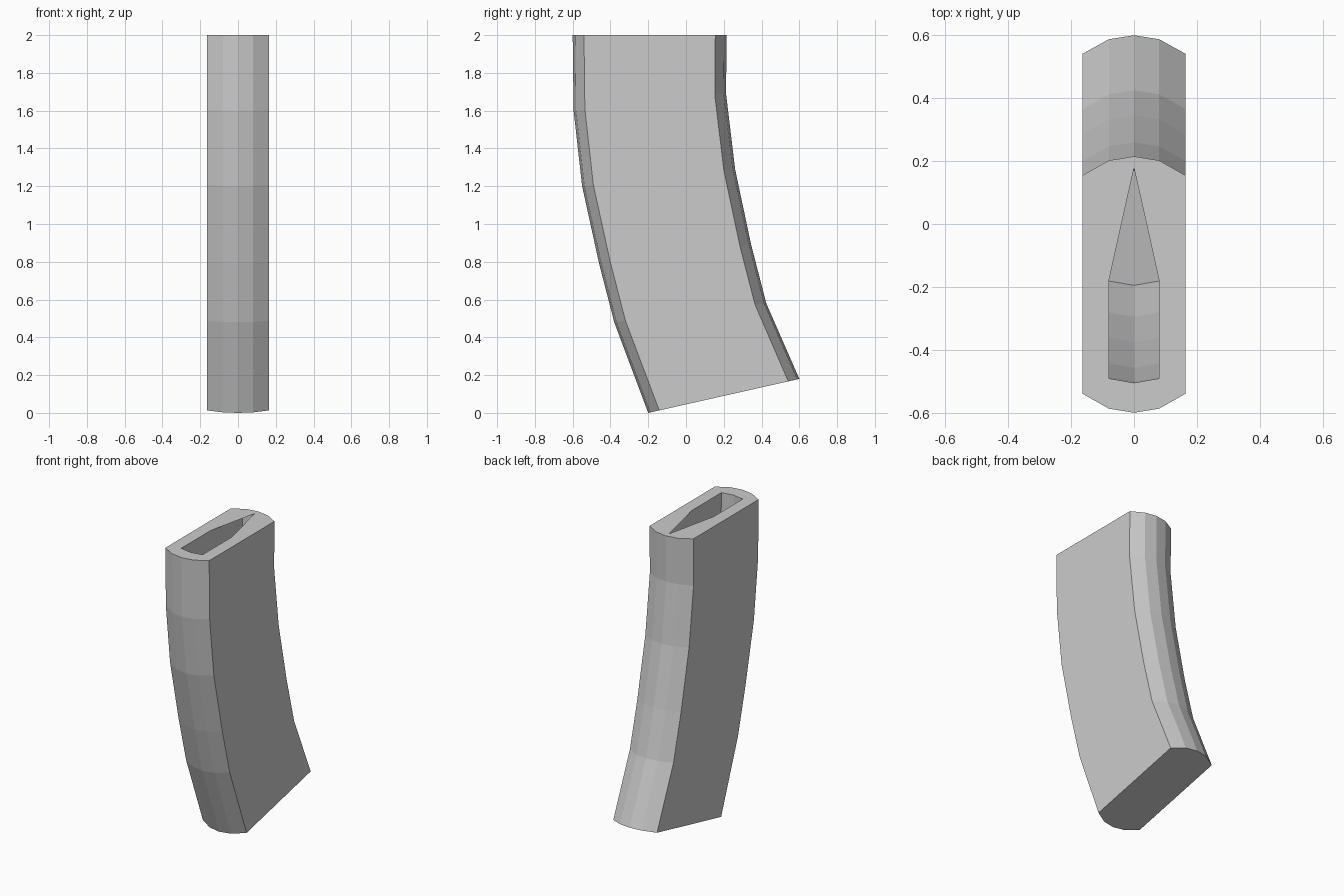
import bpy, bmesh
from mathutils import Vector

if "Cube" in bpy.data.objects:
    bpy.data.objects.remove(bpy.data.objects["Cube"])

# Curved path stations: front centre (y, z) and back centre (y, z), top to bottom
OUTER = [((-.60, 2.0), (.215, 2.0)), ((-.595, 1.6), (.212, 1.69)),
         ((-.55, 1.2), (.26, 1.29)), ((-.46, .79), (.345, .89)),
         ((-.38, .48), (.425, .58)), ((-.20, 0), (.60, .18))]
INNER = [((-.505, 2.0), (.178, 2.0)), ((-.50, 1.62), (.17, 1.68)),
         ((-.457, 1.22), (.218, 1.28)), ((-.375, .81), (.30, .88)),
         ((-.295, .50), (.38, .57)), ((-.195, .235), (.47, .38))]
OUTER_ENDS = [(0, 0), (.08, .013), (.163, .06)]
INNER_ENDS = [(0, 0), (.08, .014)]


def half_ring(front, back, ends):
    """Right-hand half of a rounded section, from front centre to back centre."""
    f, b = Vector((0, *front)), Vector((0, *back))
    d = (b - f).normalized()
    x = Vector((1, 0, 0))
    return ([f + x * w + d * s for w, s in ends] +
            [b + x * w - d * s for w, s in reversed(ends)])


def full_ring(half):
    left = [Vector((-p.x, p.y, p.z)) for p in reversed(half[1:-1])]
    return half + left


def add_face(bm, pts):
    return bm.faces.new([bm.verts.new(p) for p in pts])


def loft(bm, stations, ends, inward=False):
    """Skin the stations and close the lower end."""
    rings = [full_ring(half_ring(f, b, ends)) for f, b in stations]
    n = len(rings[0])
    for hi, lo in zip(rings, rings[1:]):
        for i in range(n):
            j = (i + 1) % n
            quad = [lo[i], lo[j], hi[j], hi[i]]
            add_face(bm, quad[::-1] if inward else quad)
    add_face(bm, rings[-1] if inward else rings[-1][::-1])


bm = bmesh.new()
# Outer casing and hollow interior with its sloping floor
loft(bm, OUTER, OUTER_ENDS)
loft(bm, INNER, INNER_ENDS, inward=True)

# Top lips, leaving a slot that tapers to a point at the back
rim = half_ring(*OUTER[0], OUTER_ENDS)
slot = [Vector(p) for p in ((0, .178, 2), (.08, -.18, 2), (.08, -.491, 2), (0, -.505, 2))]
lip = rim + slot
add_face(bm, lip)
add_face(bm, [Vector((-p.x, p.y, p.z)) for p in reversed(lip)])

bmesh.ops.remove_doubles(bm, verts=bm.verts, dist=.0015)
mesh = bpy.data.meshes.new("curved_casing")
bm.to_mesh(mesh)
bm.free()
casing = bpy.data.objects.new("curved_casing", mesh)
bpy.context.collection.objects.link(casing)
